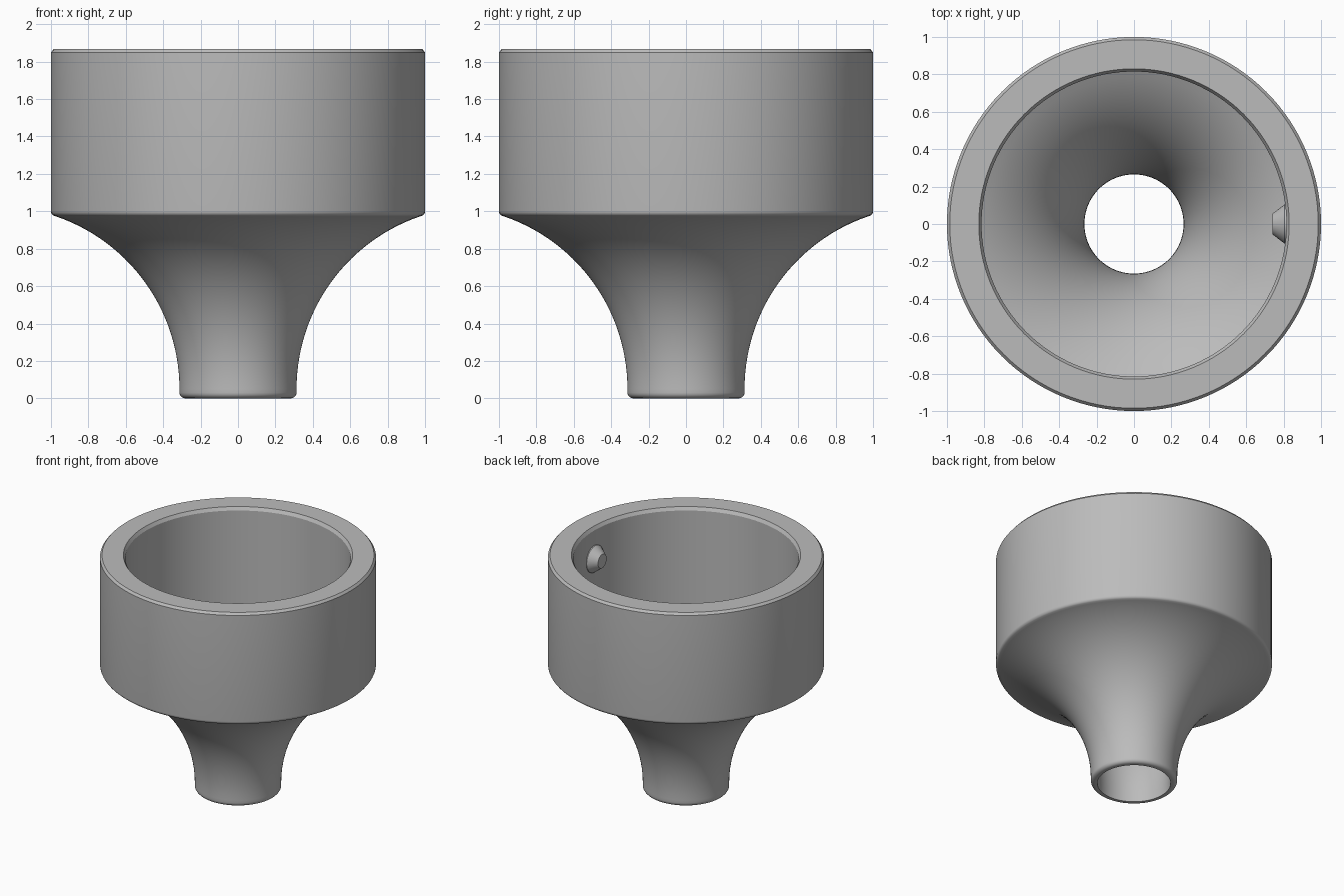
import bpy, bmesh, math
from mathutils import Matrix

cube = bpy.data.objects.get("Cube")
if cube:
    bpy.data.objects.remove(cube, do_unlink=True)

grey = bpy.data.materials.new("neutral grey")
grey.use_nodes = True
grey.diffuse_color = (0.5, 0.5, 0.5, 1)
grey.node_tree.nodes["Principled BSDF"].inputs["Base Color"].default_value = (0.5, 0.5, 0.5, 1)


def lathe(name, profile, segments, closed, matrix=Matrix()):
    """Revolve (radius, height) points around z, then place with matrix."""
    bm = bmesh.new()
    rings = []
    for r, z in profile:
        rings.append([bm.verts.new((r * math.cos(a), r * math.sin(a), z))
                      for a in (2 * math.pi * i / segments for i in range(segments))])
    pairs = list(zip(rings, rings[1:]))
    if closed:
        pairs.append((rings[-1], rings[0]))
    else:
        bm.faces.new(rings[0])
        bm.faces.new(rings[-1])
    for low, high in pairs:
        for i in range(segments):
            j = (i + 1) % segments
            bm.faces.new((low[i], low[j], high[j], high[i]))
    bmesh.ops.recalc_face_normals(bm, faces=bm.faces)
    bm.transform(matrix)
    mesh = bpy.data.meshes.new(name)
    bm.to_mesh(mesh)
    bm.free()
    mesh.materials.append(grey)
    obj = bpy.data.objects.new(name, mesh)
    bpy.context.collection.objects.link(obj)
    bpy.ops.object.select_all(action='DESELECT')
    obj.select_set(True)
    bpy.context.view_layer.objects.active = obj
    bpy.ops.object.shade_smooth_by_angle(angle=math.radians(30))
    return obj


def arc(cx, cz, radius, start, end, steps):
    """Profile points along an arc, angles in degrees."""
    angles = [math.radians(start + (end - start) * i / steps) for i in range(steps + 1)]
    return [(cx + radius * math.cos(a), cz + radius * math.sin(a)) for a in angles]


# Cup and flared spout: both flare walls share one arc centre
CX, CZ = 1.288, 0.05
outside = (arc(0.283, 0.03, 0.03, 270, 180, 1)[:1]
           + arc(0.283, 0.03, 0.03, 270, 360, 5)
           + arc(CX, CZ, 0.975, 180, 109, 28)
           + arc(0.973, 1.0, 0.027, -60, 0, 4))
outside = outside[1:]
rim = [(1.0, 1.85), (0.985, 1.868), (0.83, 1.868), (0.815, 1.843)]
inside = arc(CX, CZ, 1.023, 117.5, 180, 28) + [(0.265, 0.0)]
lathe("funnel_body", outside + rim + inside, 128, True)

# Tapered locating peg on the inner wall
peg_place = Matrix.Translation((0.85, 0, 1.62)) @ Matrix.Rotation(-math.pi / 2, 4, 'Y')
lathe("locating_peg", [(0.105, 0), (0.105, 0.045), (0.055, 0.11)], 32, False, peg_place)
